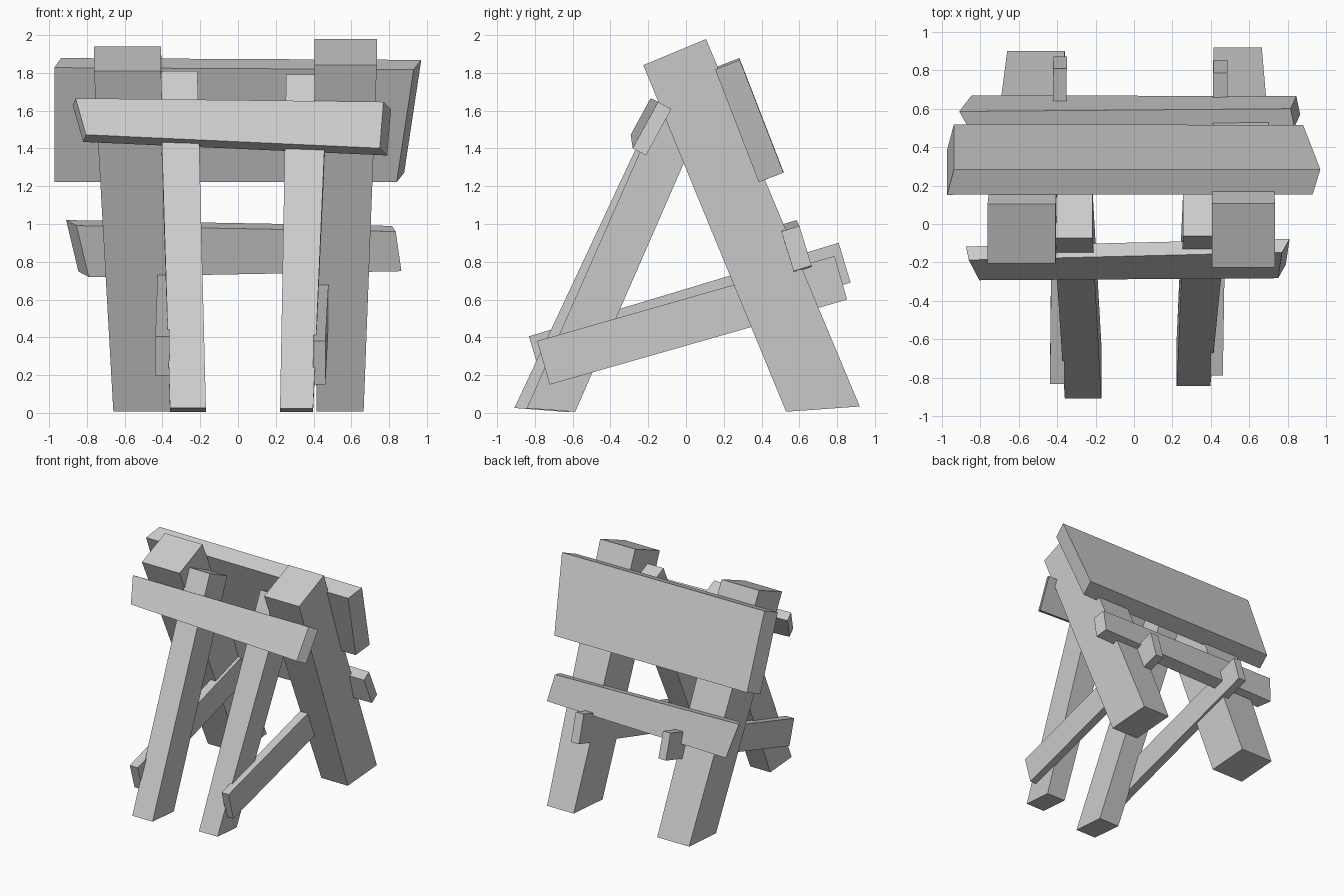
import bpy
import bmesh
from math import sin, cos
from mathutils import Vector

cube = bpy.data.objects.get("Cube")
if cube:
    bpy.data.objects.remove(cube, do_unlink=True)

grey = bpy.data.materials.new("plain_grey")
grey.use_nodes = True
shade = (.6, .6, .6, 1)
grey.diffuse_color = shade
grey.node_tree.nodes["Principled BSDF"].inputs["Base Color"].default_value = shade

side = Vector((1, 0, 0))


def section(bm, centre, across, along):
    """Four corners of a sawn end, from its centre and two edge vectors."""
    corners = (-across - along, across - along, across + along, along - across)
    return [bm.verts.new(centre + corner / 2) for corner in corners]


def loft(name, start, end):
    """Solid piece of wood joining two end sections."""
    bm = bmesh.new()
    first = section(bm, *start)
    last = section(bm, *end)
    bm.faces.new(first)
    bm.faces.new(last)
    for i in range(4):
        bm.faces.new((first[i - 1], first[i], last[i], last[i - 1]))
    bmesh.ops.recalc_face_normals(bm, faces=bm.faces[:])
    mesh = bpy.data.meshes.new(name)
    bm.to_mesh(mesh)
    bm.free()
    mesh.materials.append(grey)
    obj = bpy.data.objects.new(name, mesh)
    bpy.context.scene.collection.objects.link(obj)


def timber(name, foot, head, widths, depth, standing=True):
    """Tapered timber cut square at the head; a standing one has a nearly level foot."""
    foot, head = Vector(foot), Vector(head)
    axis = (head - foot).normalized()
    cut = Vector((0, axis.z, -axis.y)) * depth
    sole = Vector((0, depth / axis.z, cut.z / 5)) if standing else cut
    loft(name, (foot, side * widths[0], sole), (head, side * widths[1], cut))


def board(name, ends, lean, heights, thickness, slants, flares):
    """Cross board leaning with the legs, its ends sawn slightly askew."""
    down = Vector((0, sin(lean), -cos(lean)))
    through = Vector((0, cos(lean), sin(lean))) * thickness
    loft(name, *[
        (Vector(centre), down * height + side * slant, through + side * flare)
        for centre, height, slant, flare in zip(ends, heights, slants, flares)])


# Thick rear legs, leaning forward to the top
timber("rear_leg_left", (.54, .725, .02), (.57, -.06, 1.91), (.25, .33), .36)
timber("rear_leg_right", (-.51, .72, .02), (-.585, -.05, 1.875), (.3, .355), .335)

# Slimmer front legs, leaning back between the rear ones
timber("front_leg_left", (.31, -.715, .015), (.365, .045, 1.745), (.175, .22), .235)
timber("front_leg_right", (-.265, -.765, .015), (-.315, .045, 1.755), (.19, .2), .26)

# Sloping braces tying the front legs to the rear legs
timber("side_brace_left", (.43, -.755, .265), (.45, .82, .715),
       (.065, .075), .24, standing=False)
timber("side_brace_right", (-.4, -.8, .3), (-.385, .84, .795),
       (.075, .07), .22, standing=False)

# Wide plank across the back of the rear legs
board("rear_plank", ((-.955, .335, 1.55), (.905, .335, 1.545)),
      .37, (.65, .64), .14, (0, -.09), (.035, .04))

# Narrow rail below the plank
board("rear_rail", ((-.85, .58, .87), (.84, .585, .87)),
      .3, (.285, .22), .1, (.065, .03), (-.055, -.02))

# Board across the front legs near the top
board("front_board", ((-.84, -.205, 1.55), (.78, -.18, 1.505)),
      -.5, (.22, .28), .08, (.055, -.02), (-.015, .04))
